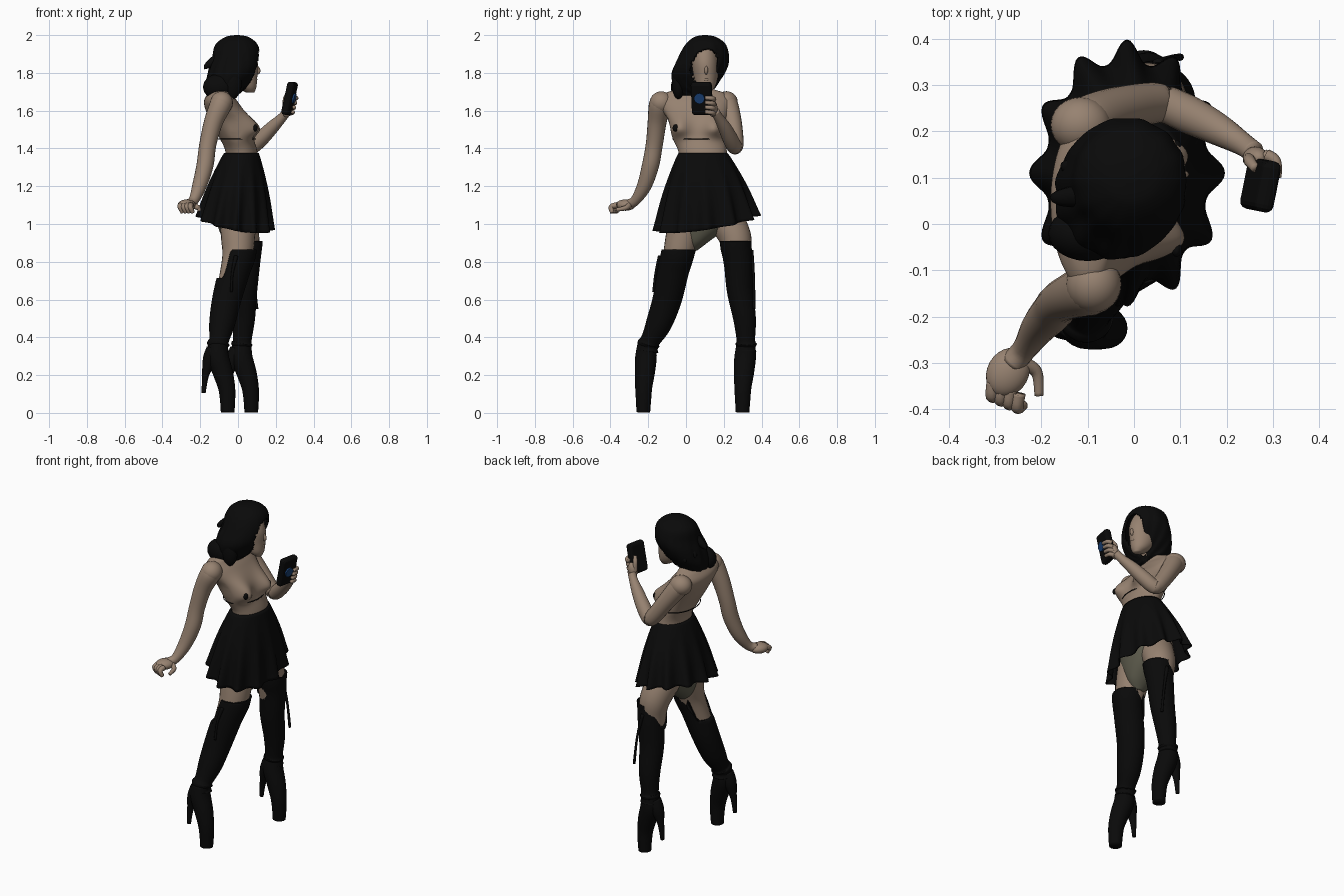
import bpy, bmesh, math
from mathutils import Vector, Matrix

if "Cube" in bpy.data.objects:
    bpy.data.objects.remove(bpy.data.objects["Cube"])


def mat(name, rgb):
    m = bpy.data.materials.new(name)
    m.diffuse_color = (*rgb, 1)
    m.use_nodes = True
    m.node_tree.nodes["Principled BSDF"].inputs["Base Color"].default_value = m.diffuse_color
    return m


SKIN = mat("skin", (0.31, 0.225, 0.165))
BLACK = mat("black cloth", (0.003, 0.003, 0.003))
BLUE = mat("blue", (0.01, 0.05, 0.17))
OLIVE = mat("olive cloth", (0.12, 0.115, 0.08))


def smooth_path(pts, sub):
    """Catmull-Rom resampling of tuples of any size."""
    out = []
    for i in range(len(pts) - 1):
        p0, p1, p2, p3 = (pts[max(i - 1, 0)], pts[i], pts[i + 1], pts[min(i + 2, len(pts) - 1)])
        for k in range(sub):
            t = k / sub
            out.append(tuple(0.5 * (2 * b + (c - a) * t + (2 * a - 5 * b + 4 * c - d) * t * t
                                    + (3 * b - a - 3 * c + d) * t ** 3)
                             for a, b, c, d in zip(p0, p1, p2, p3)))
    return out + [tuple(pts[-1])]


def skin_rings(name, rings, m, caps=True, closed=False):
    """Bridge rings of points into a mesh."""
    n = len(rings[0])
    verts = [p for r in rings for p in r]
    cnt = len(rings)
    faces = [(i * n + j, i * n + (j + 1) % n, (i + 1) % cnt * n + (j + 1) % n, (i + 1) % cnt * n + j)
             for i in range(cnt if closed else cnt - 1) for j in range(n)]
    if caps and not closed:
        faces += [tuple(range(n)), tuple(range((cnt - 1) * n, cnt * n))]
    me = bpy.data.meshes.new(name)
    me.from_pydata(verts, [], faces)
    bm = bmesh.new()
    bm.from_mesh(me)
    bmesh.ops.recalc_face_normals(bm, faces=bm.faces)
    bm.to_mesh(me)
    bm.free()
    me.materials.append(m)
    for p in me.polygons:
        p.use_smooth = True
    ob = bpy.data.objects.new(name, me)
    bpy.context.collection.objects.link(ob)
    return ob


def loft(name, pts, m, n=32, sub=5, caps=True):
    """Horizontal ellipses: x, y, z, rx, ry."""
    A = [2 * math.pi * j / n for j in range(n)]
    return skin_rings(name, [[(x + rx * math.cos(a), y + ry * math.sin(a), z) for a in A]
                             for x, y, z, rx, ry in smooth_path(pts, sub)], m, caps)


def tube(name, pts, m, n=16, sub=5, closed=False):
    """Round limb along x, y, z, r."""
    P = pts if closed else smooth_path(pts, sub)
    rings = []
    for i, p in enumerate(P):
        a, b = ((P[i - 1], P[(i + 1) % len(P)]) if closed
                else (P[max(i - 1, 0)], P[min(i + 1, len(P) - 1)]))
        t = (Vector(b[:3]) - Vector(a[:3])).normalized()
        u = t.cross(Vector((0, 0, 1) if closed else (1, 0, 0))).normalized()
        v = t.cross(u)
        rings.append([Vector(p[:3]) + p[3] * (math.cos(w) * u + math.sin(w) * v)
                      for w in (2 * math.pi * j / n for j in range(n))])
    return skin_rings(name, rings, m, True, closed)


def ball(name, loc, size, m, rot=(0, 0, 0)):
    bpy.ops.mesh.primitive_uv_sphere_add(segments=24, ring_count=14, location=loc, rotation=rot)
    ob = bpy.context.object
    ob.name, ob.scale = name, size
    ob.data.materials.append(m)
    bpy.ops.object.shade_smooth()
    return ob


def thicken(ob, d):
    s = ob.modifiers.new("thickness", "SOLIDIFY")
    s.thickness = d


# torso, hips and neck; the hips carry the olive underwear, the chest is swelled smoothly
torso = loft("torso", [(0, .035, .86, .03, .025), (0, .055, .91, .075, .07), (0, .09, 1.0, .11, .15),
                       (0, .1, 1.1, .13, .18), (.01, .095, 1.25, .1, .15), (.02, .09, 1.37, .085, .128),
                       (-.01, .07, 1.46, .09, .143), (-.045, .06, 1.55, .105, .155),
                       (-.088, .048, 1.64, .092, .195), (-.095, .045, 1.69, .062, .165),
                       (-.07, .06, 1.725, .043, .07), (-.03, .085, 1.8, .04, .042)], SKIN, 72, 8)
torso.data.materials.append(OLIVE)
for p in torso.data.polygons:
    p.material_index = int(p.center.z < 1.08)
for v in torso.data.vertices:
    if v.co.x > -.03:
        h = (v.co.z - 1.505) / (.075 if v.co.z > 1.505 else .045)
        v.co.x += sum(.064 * math.exp(-h * h - ((v.co.y - c) / .058) ** 2) for c in (-.045, .158))
for y in (-.055, .165):
    ball("chest_cover", (.092, y, 1.508), (.011, .016, .019), BLACK)
tube("chest_strap", [(.1 * math.cos(a) - .007, .07 + .141 * math.sin(a), 1.45, .0025)
                     for a in (math.pi * k / 20 for k in range(40))], BLACK, 6, closed=True)

# head
loft("head", [(.065, .105, 1.695, .02, .02), (.045, .105, 1.725, .052, .048), (.022, .105, 1.78, .08, .064),
              (.012, .1, 1.86, .092, .07), (0, .095, 1.94, .07, .06), (0, .09, 1.98, .02, .02)], SKIN)
ball("nose", (.1, .107, 1.815), (.018, .01, .024), SKIN, (0, -.3, 0))
ball("lips", (.093, .107, 1.765), (.01, .018, .008), SKIN)

# hair bob with an open face
hair = loft("hair", [(-.005, .1, 2.0, .012, .012), (-.005, .1, 1.988, .065, .06), (-.008, .1, 1.945, .113, .107),
                     (-.01, .09, 1.87, .127, .137), (-.03, .075, 1.8, .128, .15),
                     (-.06, .065, 1.73, .11, .13), (-.08, .05, 1.68, .075, .1)], BLACK, 96, 9)
bm = bmesh.new()
bm.from_mesh(hair.data)
gone = []
for f in bm.faces:
    c = f.calc_center_median()
    if c.z < 1.925 and len(f.verts) == 4:
        width = .66 * math.sqrt(max(0, 1 - (max(0, c.z - 1.8) / .125) ** 2))
        if abs(math.atan2(c.y - .105, c.x + .01)) < width:
            gone.append(f)
bmesh.ops.delete(bm, geom=gone, context="FACES")
for v in bm.verts:
    v.co.z += max(0, v.co.y - .08) * .5 * (2 - v.co.z) / .3
    v.co += .004 * math.sin(14 * math.atan2(v.co.y - .08, v.co.x)) * Vector((1, 1, 0)) * (2 - v.co.z) * 3
bm.to_mesh(hair.data)
bm.free()
thicken(hair, .015)
ball("hair_curl", (-.1, -.02, 1.725), (.085, .06, .07), BLACK)
ball("hair_side", (-.03, -.04, 1.75), (.05, .035, .09), BLACK)
for x, y, z in ((-.178, .06, 1.82), (-.155, .13, 1.79), (-.12, .18, 1.77)):
    tube("hair_tip", [(x * .5, y * .75 + .02, z + .07, .03), (x * .9, y * .95, z + .02, .018), (x, y, z, .002)], BLACK, 8, 4)

# skirt with narrow rounded pleats
rings = []
for i in range(25):
    t = i / 24
    f = t ** .8 + .12 * math.sin(math.pi * t) ** 1.2
    ring = []
    for j in range(192):
        a = 2 * math.pi * j / 192
        c, s = math.cos(a), math.sin(a)
        w = 1 + .2 * t ** 1.5 * (.5 + .5 * math.cos(12 * a)) ** 1.3
        bottom = 1.005 - .035 * c + .04 * s
        ring.append((.018 - .033 * t + (.092 + .084 * f) * w * c, .09 + .02 * t + (.13 + .11 * f) * w * s,
                     1.375 + (bottom - 1.375) * t))
    rings.append(ring)
thicken(skin_rings("skirt", rings, BLACK, caps=False), .006)

# legs and thigh boots
LEGS = (
    ([(0, .01, 1.04, .095), (.0, -.018, .93, .09), (-.005, -.045, .82, .079), (-.05, -.09, .65, .062)],
     [(.01, -.033, .9, .089), (.007, -.045, .84, .088), (-.02, -.068, .75, .083), (-.06, -.1, .6, .077),
      (-.085, -.145, .47, .068), (-.1, -.188, .385, .052), (-.104, -.197, .365, .06), (-.105, -.2, .345, .051),
      (-.105, -.203, .325, .058)], .865, (0, 0),
     [(-.01, -.137, .83, .012), (-.03, -.16, .74, .007), (-.035, -.172, .64, .007)]),
    ([(0, .2, 1.04, .095), (.027, .26, .93, .086), (.037, .268, .82, .073), (.03, .28, .65, .056)],
     [(.048, .262, .94, .085), (.045, .265, .88, .083), (.042, .276, .8, .076), (.033, .285, .65, .069),
      (.03, .31, .5, .06), (.023, .317, .385, .049), (.021, .318, .365, .057), (.02, .318, .345, .048),
      (.02, .318, .325, .055)], .91, (.125, .525),
     [(.05, .345, .86, .012), (.08, .358, .72, .007), (.1, .36, .55, .008)]))
for thigh, boot, top, (dx, dy), lace in LEGS:
    tube("thigh", thigh, SKIN, 24)
    b = tube("boot_shaft", boot, BLACK, 40, 8)
    for v in b.data.vertices:      # the top edge dips behind the knee
        back = max(0, boot[1][0] - .045 - v.co.x)
        v.co.z = min(v.co.z, top - min(.15, 4 * back))
    tube("boot_foot", [(x + dx, y + dy, z + .003, r) for x, y, z, r in
                       ((-.105, -.207, .36, .05), (-.105, -.212, .29, .057), (-.08, -.218, .21, .053),
                        (-.06, -.224, .13, .045), (-.055, -.225, .06, .04), (-.055, -.226, 0, .036))], BLACK, 24)
    tube("boot_heel", [(x + dx, y + dy, z, r) for x, y, z, r in
                       ((-.13, -.21, .34, .038), (-.15, -.212, .28, .038), (-.172, -.214, .2, .019),
                        (-.182, -.215, .105, .011))], BLACK, 14)
    tube("boot_lace", lace, BLACK, 8)

# lowered arm and hand
ball("right_shoulder", (-.087, -.13, 1.642), (.06, .062, .06), SKIN)
tube("right_arm", [(-.08, -.12, 1.66, .05), (-.092, -.138, 1.63, .058), (-.13, -.153, 1.54, .05),
                   (-.16, -.168, 1.42, .045), (-.175, -.188, 1.31, .045), (-.205, -.222, 1.2, .038),
                   (-.235, -.268, 1.125, .027), (-.262, -.3, 1.105, .027)], SKIN, 20)
ball("right_palm", (-.272, -.32, 1.1), (.045, .055, .03), SKIN, (0, 0, -.5))
for k in range(4):
    x, y = -.303 + .018 * k, -.342 - .008 * k
    tube("right_finger", [(x, y, 1.1, .016), (x - .003, y - .03, 1.09, .014), (x + .01, y - .025, 1.06, .011)], SKIN, 10)
tube("right_thumb", [(-.24, -.3, 1.1, .017), (-.21, -.32, 1.085, .013), (-.205, -.37, 1.075, .01)], SKIN, 10)

# raised arm and hand
ball("left_shoulder", (-.115, .214, 1.645), (.065, .06, .058), SKIN)
tube("left_arm", [(-.12, .2, 1.655, .048), (-.105, .218, 1.635, .056), (-.04, .245, 1.54, .05),
                  (.035, .26, 1.435, .045), (.07, .257, 1.41, .041), (.12, .235, 1.45, .041), (.18, .205, 1.51, .035),
                  (.235, .172, 1.565, .025), (.258, .155, 1.595, .024)], SKIN, 20)
ball("left_palm", (.262, .143, 1.61), (.026, .024, .045), SKIN, (0, .25, 0))
for k in range(4):
    z = 1.585 + .025 * k
    x = .268 + .006 * k
    tube("left_finger", [(x, .148, z, .014), (x + .02, .135, z + .005, .012), (x + .023, .1, z + .008, .01)], SKIN, 10)
tube("left_thumb", [(.25, .14, 1.61, .016), (.25, .135, 1.66, .013), (.262, .12, 1.69, .01)], SKIN, 10)

# phone with a round blue plate
rot = Matrix.Rotation(-.2, 4, "Z") @ Matrix.Rotation(.22, 4, "Y")
bpy.ops.mesh.primitive_cube_add(size=1)
phone = bpy.context.object
phone.name = "phone"
phone.data.transform(Matrix.Diagonal((.042, .112, .178, 1)))
phone.matrix_world = Matrix.Translation((.273, .084, 1.665)) @ rot
phone.data.materials.append(BLACK)
bev = phone.modifiers.new("round", "BEVEL")
bev.width, bev.segments = .016, 3
bpy.ops.mesh.primitive_cylinder_add(vertices=24, radius=.028, depth=.0095)
plate = bpy.context.object
plate.name = "phone_plate"
plate.matrix_world = (Matrix.Translation((.273, .084, 1.665)) @ rot
                      @ Matrix.Translation((.0255, -.008, .005)) @ Matrix.Rotation(math.pi / 2, 4, "Y"))
plate.data.materials.append(BLUE)
